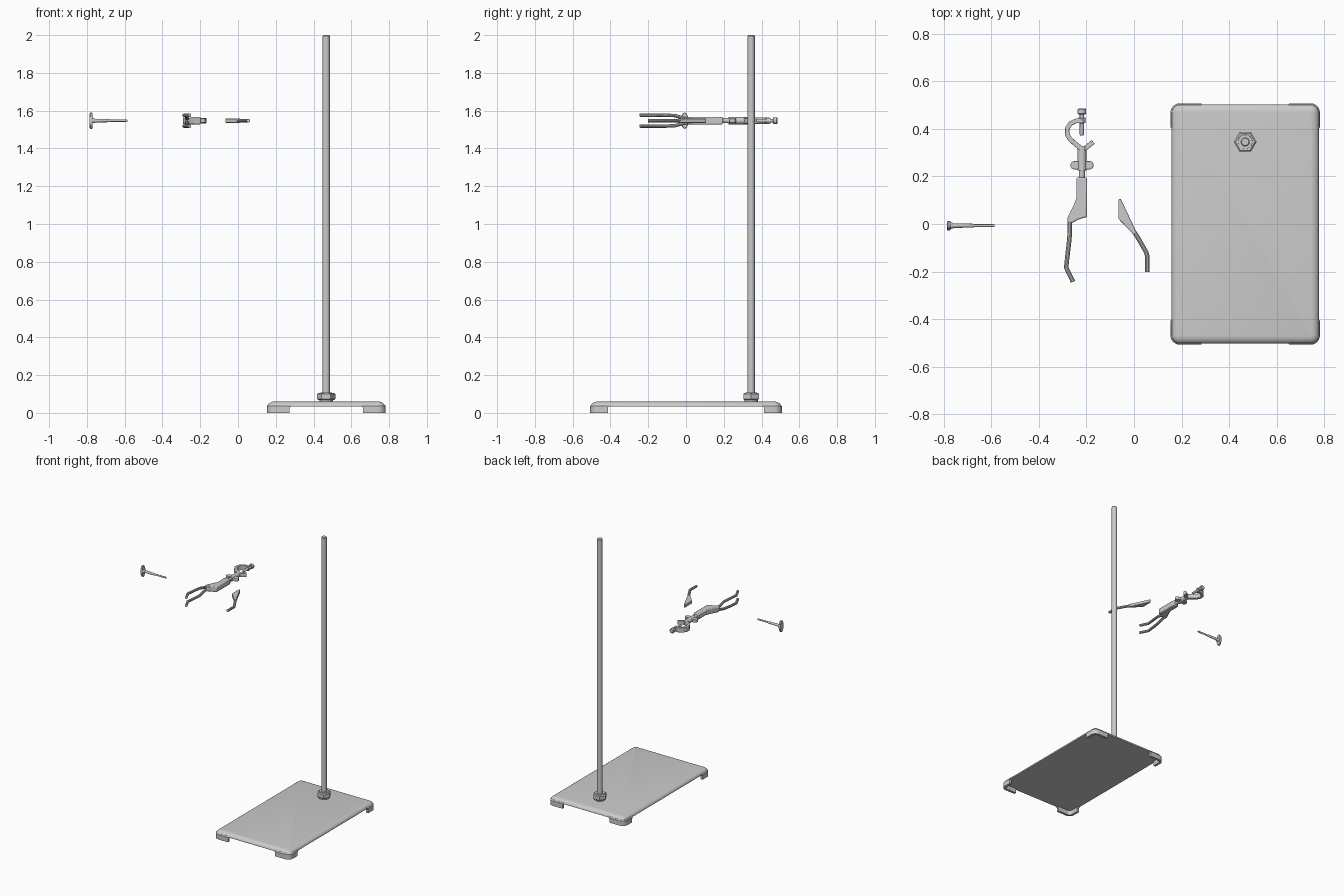
import bpy, bmesh
from math import sin, cos, pi
from mathutils import Vector

if "Cube" in bpy.data.objects:
    bpy.data.objects.remove(bpy.data.objects["Cube"])

ZC = 1.547          # height of the clamp parts
CX = 0.467          # centre of the base in x


def finish(name, bm):
    bmesh.ops.recalc_face_normals(bm, faces=bm.faces)
    me = bpy.data.meshes.new(name)
    bm.to_mesh(me)
    bm.free()
    ob = bpy.data.objects.new(name, me)
    bpy.context.collection.objects.link(ob)
    return ob


def loft(name, loops):
    """Skin closed loops of equal length, capping both ends."""
    bm = bmesh.new()
    rings = [[bm.verts.new(p) for p in lp] for lp in loops]
    n = len(rings[0])
    for a, b in zip(rings, rings[1:]):
        for i in range(n):
            j = (i + 1) % n
            bm.faces.new((a[i], a[j], b[j], b[i]))
    bm.faces.new(rings[0])
    bm.faces.new(rings[-1])
    return finish(name, bm)


def turned(name, origin, axis, stations, sides=24, scale=(1, 1)):
    """Lathe-like part: stations are (distance along axis, radius)."""
    ax = 'XYZ'.index(axis)
    u, v = [(1, 2), (0, 2), (0, 1)][ax]
    loops = []
    for d, r in stations:
        lp = []
        for k in range(sides):
            p = Vector(origin)
            p[ax] += d
            p[u] += r * scale[0] * cos(2 * pi * k / sides)
            p[v] += r * scale[1] * sin(2 * pi * k / sides)
            lp.append(p)
        loops.append(lp)
    return loft(name, loops)


def slab(name, pts, half, bevel=0.0):
    """Flat outline in x/y, thickened around the clamp height."""
    ob = loft(name, [[(x, y, ZC + s * half) for x, y in pts] for s in (-1, 1)])
    if bevel:
        m = ob.modifiers.new("bevel", 'BEVEL')
        m.width, m.segments = bevel, 2
        m.limit_method = 'ANGLE'
        m.angle_limit = 0.9
    return ob


def strip(name, path, width, half):
    """Band of constant width following a path."""
    left, right = [], []
    for i, p in enumerate(path):
        a, b = Vector(path[max(i - 1, 0)]), Vector(path[min(i + 1, len(path) - 1)])
        t = (b - a).normalized() * width / 2
        left.append((p[0] - t.y, p[1] + t.x))
        right.append((p[0] + t.y, p[1] - t.x))
    return slab(name, left + right[::-1], half, 0.003)


def tube(name, pts, r):
    cu = bpy.data.curves.new(name, 'CURVE')
    cu.dimensions = '3D'
    cu.bevel_depth, cu.bevel_resolution, cu.use_fill_caps = r, 3, True
    sp = cu.splines.new('POLY')
    sp.points.add(len(pts) - 1)
    for q, p in zip(sp.points, pts):
        q.co = (*p, 1)
    tmp = bpy.data.objects.new(name + "_path", cu)
    bpy.context.collection.objects.link(tmp)
    me = bpy.data.meshes.new_from_object(
        tmp.evaluated_get(bpy.context.evaluated_depsgraph_get()))
    bpy.data.objects.remove(tmp)
    ob = bpy.data.objects.new(name, me)
    bpy.context.collection.objects.link(ob)
    return ob


def corner(sx, sy, r, cr=0.04, hx=0.314, hy=0.507, n=6):
    """Arc round one base corner, from the x side to the y side."""
    return [(CX + sx * (hx - cr + r * cos(k * pi / 2 / n)),
             sy * (hy - cr + r * sin(k * pi / 2 / n))) for k in range(n + 1)]


# base plate with rounded top edge
loops = []
for inset, z in [(0.005, 0.034), (0.005, 0.041), (0.010, 0.049), (0.018, 0.055),
                 (0.027, 0.0585), (0.036, 0.06)]:
    r = 0.04 - inset
    lp = (corner(1, 1, r) + corner(-1, 1, r)[::-1]
          + corner(-1, -1, r) + corner(1, -1, r)[::-1])
    loops.append([(x, y, z) for x, y in lp])
loft("base_plate", loops)

# L-shaped hollow corner feet
for sx in (-1, 1):
    for sy in (-1, 1):
        lps = []
        for z, inset, dl in [(0, 0, 0), (0.028, 0, 0), (0.036, 0, 0.008), (0.043, 0.005, 0.012)]:
            ex, ey = CX + sx * (0.194 - dl), sy * (0.414 - dl)
            out, inn = 0.04 - inset, 0.022
            o, i = corner(sx, sy, out), corner(sx, sy, inn)
            lp = ([(o[0][0], ey)] + o + [(ex, o[-1][1])]
                  + [(ex, i[-1][1])] + i[::-1] + [(i[0][0], ey)])
            lps.append([(x, y, z) for x, y in lp])
        loft("base_foot", lps)

# upright rod, washer, hex nut
P = (CX, 0.345, 0)
turned("upright_rod", P, 'Z', [(0.05, 0.019), (1.995, 0.019), (2.0, 0.015)], 32)
turned("rod_washer", P, 'Z', [(0.058, 0.036), (0.072, 0.036)], 32)
turned("rod_nut", P, 'Z', [(0.068, 0.041), (0.074, 0.048), (0.1, 0.048), (0.106, 0.041)], 6)
turned("rod_collar", P, 'Z', [(0.1, 0.032), (0.109, 0.03)], 32)

# clamp arm body
slab("clamp_body", [(-0.241, 0.195), (-0.197, 0.195), (-0.197, 0.03), (-0.235, 0.018),
                    (-0.262, 0.003), (-0.281, 0.005), (-0.278, 0.03), (-0.255, 0.075),
                    (-0.241, 0.11)], 0.02, 0.006)

# twin prongs
for s in (-1, 1):
    tube("clamp_prong", [(-0.268, 0.025, ZC + s * 0.009), (-0.270, -0.005, ZC + s * 0.012),
                         (-0.271, -0.06, ZC + s * 0.027), (-0.278, -0.12, ZC + s * 0.029),
                         (-0.285, -0.183, ZC + s * 0.029), (-0.256, -0.243, ZC + s * 0.029)], 0.0095)

# stem, swivel nut and socket behind the arm
S = (-0.219, 0, ZC)
turned("clamp_stem", S, 'Y', [(0.18, 0.013), (0.24, 0.013)])
turned("clamp_socket", S, 'Y', [(0.225, 0.019), (0.325, 0.019)])
cap = []
for cx, a0 in ((-0.187, -pi / 2), (-0.249, pi / 2)):
    cap += [(cx + 0.018 * cos(a0 + k * pi / 8), 0.247 + 0.018 * sin(a0 + k * pi / 8))
            for k in range(9)]
slab("swivel_wing_nut", cap, 0.012, 0.003)

# hook that grips the rod, with its V arm
strip("rod_hook", [(-0.212, 0.433), (-0.243, 0.433), (-0.266, 0.422), (-0.28, 0.402),
                   (-0.281, 0.378), (-0.27, 0.358), (-0.248, 0.338), (-0.215, 0.312)], 0.02, 0.018)
strip("rod_hook_arm", [(-0.225, 0.305), (-0.205, 0.318), (-0.171, 0.345)], 0.02, 0.014)

# hook thumb screw
turned("hook_screw_boss", S, 'Y', [(0.425, 0.015), (0.447, 0.015)])
turned("hook_screw", S, 'Y', [(0.372, 0.007), (0.376, 0.009), (0.465, 0.009)], 16)
turned("hook_screw_head", S, 'Y', [(0.46, 0.014), (0.464, 0.018), (0.48, 0.018), (0.485, 0.014)], 12)

# loose jaw: flat blade and bent finger
slab("jaw_blade", [(-0.066, 0.103), (-0.057, 0.107), (-0.047, 0.088), (0.012, -0.038),
                   (0.001, -0.046), (-0.066, 0.022)], 0.011, 0.003)
tube("jaw_finger", [(-0.003, -0.028, ZC), (0.015, -0.055, ZC), (0.052, -0.12, ZC),
                    (0.055, -0.132, ZC), (0.055, -0.202, ZC)], 0.0095)

# loose adjusting screw with oval wing head
A = (0, -0.007, ZC)
turned("screw_head", A, 'X', [(-0.785, 0.9), (-0.782, 1), (-0.773, 1), (-0.77, 0.9)], 24, (0.02, 0.043))
turned("screw_hub", A, 'X', [(-0.772, 0.014), (-0.757, 0.011)])
turned("screw_shank", A, 'X', [(-0.765, 0.0095), (-0.675, 0.008), (-0.672, 0.006),
                               (-0.59, 0.006), (-0.585, 0.004)], 16)

# shading
for ob in bpy.context.scene.objects:
    ob.select_set(True)
    bpy.context.view_layer.objects.active = ob
bpy.ops.object.shade_smooth_by_angle(angle=0.6)
